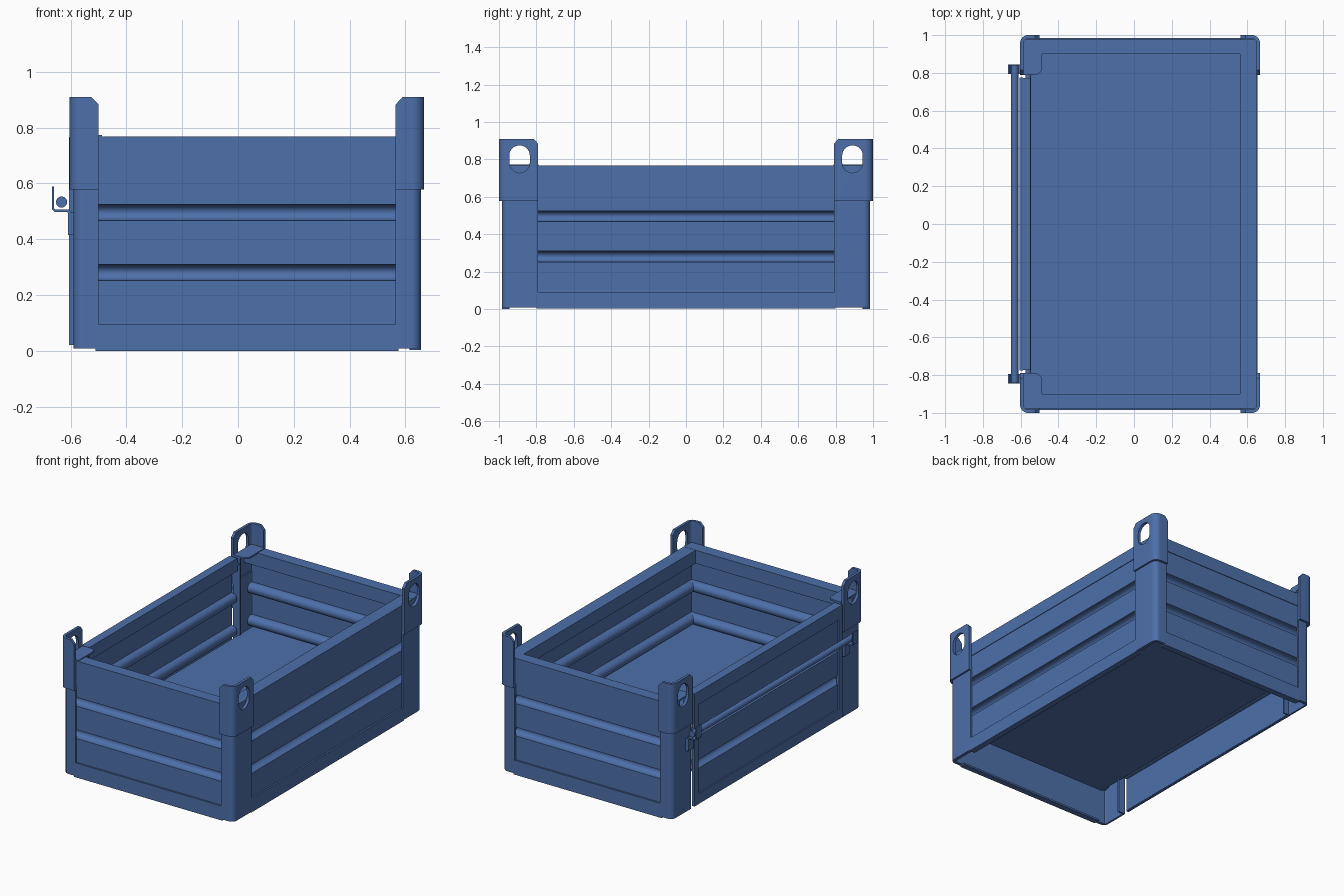
import bpy, bmesh, math

if "Cube" in bpy.data.objects:
    bpy.data.objects.remove(bpy.data.objects["Cube"])

mat = bpy.data.materials.new("blue_paint")
mat.diffuse_color = (0.075, 0.16, 0.40, 1)
mat.use_nodes = True
mat.node_tree.nodes["Principled BSDF"].inputs["Base Color"].default_value = mat.diffuse_color


def prism(name, pts, axis, a, b, smooth=True):
    """Extrude a 2D outline along an axis (x: yz outline, y: xz, z: xy)."""
    def place(p, d):
        return {'x': (d, p[0], p[1]), 'y': (p[0], d, p[1]), 'z': (p[0], p[1], d)}[axis]
    bm = bmesh.new()
    lo = [bm.verts.new(place(p, a)) for p in pts]
    hi = [bm.verts.new(place(p, b)) for p in pts]
    bm.faces.new(lo)
    bm.faces.new(hi)
    n = len(pts)
    for i in range(n):
        j = (i + 1) % n
        bm.faces.new((lo[i], lo[j], hi[j], hi[i]))
    bmesh.ops.recalc_face_normals(bm, faces=bm.faces)
    me = bpy.data.meshes.new(name)
    bm.to_mesh(me)
    bm.free()
    me.materials.append(mat)
    ob = bpy.data.objects.new(name, me)
    bpy.context.collection.objects.link(ob)
    if smooth:
        bpy.ops.object.select_all(action='DESELECT')
        ob.select_set(True)
        bpy.context.view_layer.objects.active = ob
        bpy.ops.object.shade_smooth_by_angle(angle=math.radians(35))
    return ob


def box(name, x0, x1, y0, y1, z0, z1):
    return prism(name, [(x0, y0), (x1, y0), (x1, y1), (x0, y1)], 'z', z0, z1, False)


def arc(cx, cy, r, a0, a1, n=8):
    return [(cx + r * math.cos(math.radians(a0 + (a1 - a0) * i / n)),
             cy + r * math.sin(math.radians(a0 + (a1 - a0) * i / n))) for i in range(n + 1)]


def angle_post(name, cx, cy, la, lb, t, r, z0, z1):
    """Folded corner sheet with a rounded outside; legs point to the centre."""
    pts = [(la, 0)] + arc(r, r, r, 270, 180) + [(0, lb), (t, lb)]
    pts += arc(r, r, r - t, 180, 270) + [(la, t)]
    dx, dy = (-1 if cx > 0 else 1), (-1 if cy > 0 else 1)
    return prism(name, [(cx + dx * a, cy + dy * b) for a, b in pts], 'z', z0, z1)


def cut(ob, cutter):
    m = ob.modifiers.new("cut", 'BOOLEAN')
    m.operation, m.solver, m.object = 'DIFFERENCE', 'EXACT', cutter
    bpy.context.view_layer.objects.active = ob
    bpy.ops.object.modifier_apply(modifier=m.name)
    bpy.data.objects.remove(cutter)


def bead_profile(outer, inward, depth, z0, z1, t=0.01):
    """Wall section with two rounded grooves pressed inwards."""
    def side(off, grow):
        p = [(off, z0)]
        for zc in (0.281, 0.496):
            h = 0.029 + grow
            p += [(off + depth * math.sin(math.pi * i / 12) ** 0.8,
                   zc - h * math.cos(math.pi * i / 12)) for i in range(13)]
        return p + [(off, z1)]
    pts = side(0, 0) + side(t, 0.006)[::-1]
    return [(outer + inward * d, z) for d, z in pts]


# Fixed walls: grooved panels, box top rails, bottom rails with inner lips
for s, tag in ((-1, "front"), (1, "back")):
    prism(tag + "_panel", bead_profile(s * 0.974, -s, 0.045, 0.008, 0.70),
          'x', -0.575, 0.643)
    y0, y1 = sorted((s * 0.90, s * 0.978))
    box(tag + "_top_rail", -0.585, 0.646, y0, y1, 0.68, 0.768)
    y0, y1 = sorted((s * 0.972, s * 0.985))
    box(tag + "_bottom_rail", -0.51, 0.575, y0, y1, 0.0, 0.095)
    y0, y1 = sorted((s * 0.945, s * 0.985))
    box(tag + "_bottom_lip", -0.51, 0.575, y0, y1, 0.0, 0.012)
prism("right_panel", bead_profile(0.644, -1, 0.045, 0.008, 0.70), 'y', -0.974, 0.974)
box("right_top_rail", 0.56, 0.648, -0.977, 0.977, 0.68, 0.767)
box("right_bottom_rail", 0.642, 0.655, -0.80, 0.80, 0.003, 0.092)
box("right_bottom_lip", 0.615, 0.655, -0.80, 0.80, 0.003, 0.014)

# Raised floor
box("floor", -0.55, 0.64, -0.97, 0.97, 0.238, 0.25)

# Corner posts and lifting brackets with slotted holes
for sy, ty in ((-1, "front"), (1, "back")):
    for sx, tx in ((-1, "left"), (1, "right")):
        px, bx = (0.655, 0.667) if sx > 0 else (-0.589, -0.603)
        inner = 0.565 if sx > 0 else -0.50
        angle_post(f"{ty}_{tx}_post", px, sy * 0.985, abs(px - inner), 0.195,
                   0.012, 0.035, 0.008, 0.60)
        br = angle_post(f"{ty}_{tx}_lifting_bracket", bx, sy, abs(bx - inner), 0.21,
                        0.018, 0.042, 0.578, 0.91)
        # slotted hole in the long leg
        c = sy * 0.89
        slot = (arc(c, 0.82, 0.055, 0, 180, 14) + arc(c, 0.783, 0.055, 180, 360, 14))
        cut(br, prism("slot_cutter", slot, 'x', bx - 0.07, bx + 0.07, False))
        # clipped top corners on both legs
        e = sy * 0.79
        tri = [(e - sy * 0.01, 0.92 + 0.01), (e + sy * 0.03, 0.915), (e, 0.883), (e - sy * 0.01, 0.873)]
        cut(br, prism("clip_cutter", tri, 'x', bx - 0.07, bx + 0.07, False))
        tri = [(inner - sx * 0.01, 0.93), (inner + sx * 0.03, 0.915), (inner, 0.883),
               (inner - sx * 0.01, 0.873)]
        y0, y1 = sorted((sy * 0.9, sy * 1.05))
        cut(br, prism("clip_cutter", tri, 'y', y0, y1, False))

    # Left corner closing: gusset plate on top and folded return beside the gate
    gus = [(-0.585, 0.788), (-0.525, 0.788)] + arc(-0.525, 0.828, 0.038, -75, 0, 6)
    gus += [(-0.487, 0.975), (-0.585, 0.975)]
    prism(f"{ty}_gate_gusset", [(x, sy * y) for x, y in gus], 'z', 0.762, 0.773)
    y0, y1 = sorted((sy * 0.79, sy * 0.80))
    box(f"{ty}_gate_return", -0.588, -0.54, y0, y1, 0.01, 0.765)

    # Hook holding the locking bar
    hook = [(-0.598, 0.415), (-0.598, 0.495), (-0.604, 0.506), (-0.655, 0.506),
            (-0.660, 0.512), (-0.660, 0.588), (-0.667, 0.588), (-0.667, 0.508),
            (-0.657, 0.498), (-0.612, 0.498), (-0.609, 0.492), (-0.609, 0.415)]
    y0, y1 = sorted((sy * 0.793, sy * 0.845))
    prism(f"{ty}_bar_hook", hook, 'y', y0, y1)
    box(f"{ty}_hook_pad", -0.600, -0.586, y0, y1, 0.415, 0.495)
    # Short hinge pin between gate and post
    y0, y1 = sorted((sy * 0.765, sy * 0.795))
    prism(f"{ty}_hinge_pin", arc(-0.56, 0.72, 0.014, 0, 345, 23), 'y', y0, y1)
    # Gate side frame
    y0, y1 = sorted((sy * 0.735, sy * 0.775))
    box(f"{ty}_gate_stile", -0.605, -0.588, y0, y1, 0.021, 0.765)

# Drop gate and locking bar
prism("gate_panel", bead_profile(-0.596, 1, 0.04, 0.024, 0.70), 'y', -0.77, 0.77)
box("gate_top_rail", -0.605, -0.547, -0.774, 0.774, 0.68, 0.766)
box("gate_bottom_rail", -0.605, -0.588, -0.774, 0.774, 0.022, 0.09)
prism("locking_bar", arc(-0.632, 0.533, 0.02, 0, 345, 23), 'y', -0.842, 0.842)
